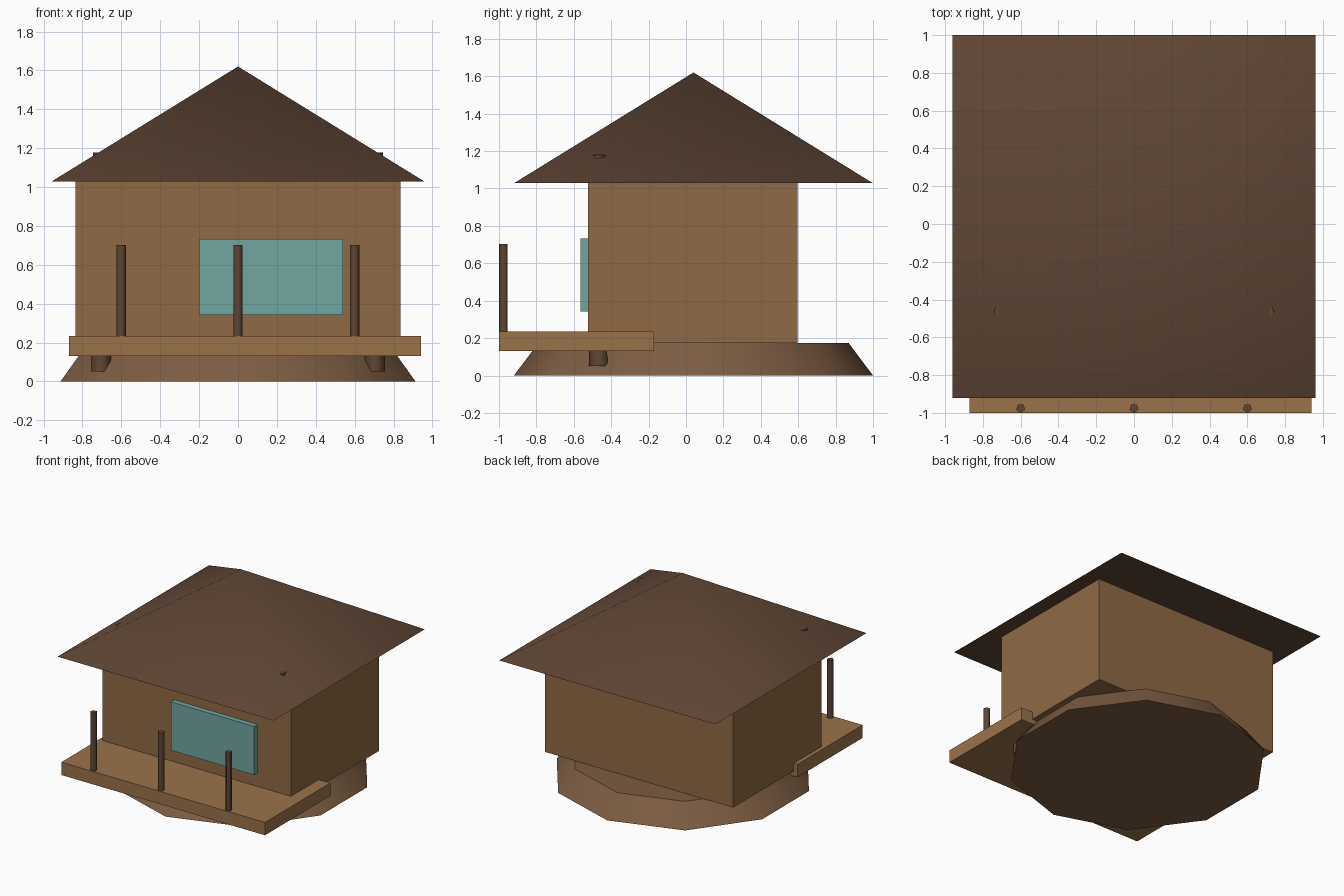
import bpy
import math

if "Cube" in bpy.data.objects:
    bpy.data.objects.remove(bpy.data.objects["Cube"])


def material(name, r, g, b):
    def lin(c):
        c /= 255
        return ((c + 0.055) / 1.055) ** 2.4
    m = bpy.data.materials.new(name)
    m.diffuse_color = (lin(r), lin(g), lin(b), 1)
    m.use_nodes = True
    m.node_tree.nodes["Principled BSDF"].inputs["Base Color"].default_value = m.diffuse_color
    return m


WALL = material("wall_wood", 144, 106, 69)
DECK = material("deck_wood", 154, 114, 74)
ROOF = material("roof_brown", 96, 70, 53)
BASE = material("base_brown", 125, 93, 67)
POST = material("post_brown", 96, 70, 52)
GLASS = material("window_teal", 114, 166, 160)


def box(name, x, y, z, mat):
    """Box from (min, max) pairs on each axis."""
    bpy.ops.mesh.primitive_cube_add(size=1, location=[(a + b) / 2 for a, b in (x, y, z)])
    o = bpy.context.object
    o.name = name
    o.scale = [b - a for a, b in (x, y, z)]
    bpy.ops.object.transform_apply(location=False, rotation=False, scale=True)
    o.data.materials.append(mat)
    return o


def taper(name, sides, r1, r2, x, y, z, mat, turn=0.0, smooth=80):
    """Tapered prism from z[0] to z[1]."""
    bpy.ops.mesh.primitive_cone_add(vertices=sides, radius1=r1, radius2=r2,
                                    depth=z[1] - z[0],
                                    location=(x, y, (z[0] + z[1]) / 2),
                                    rotation=(0, 0, turn))
    o = bpy.context.object
    o.name = name
    bpy.ops.object.transform_apply(location=False, rotation=True, scale=True)
    bpy.ops.object.shade_smooth_by_angle(angle=math.radians(smooth))
    o.data.materials.append(mat)
    return o


# Ten-sided stone base
taper("base", 10, 0.96, 0.83, 0, 0.04, (0, 0.173), BASE, smooth=45)

# House body and window
box("walls", (-0.837, 0.837), (-0.523, 0.597), (0.173, 1.03), WALL)
box("window", (-0.2, 0.54), (-0.565, -0.48), (0.343, 0.733), GLASS)

# Pyramid roof
taper("roof", 4, 0.96 * math.sqrt(2), 0, 0, 0.04, (1.028, 1.62), ROOF,
      turn=math.pi / 4, smooth=50)

# Deck with railing posts
box("deck", (-0.87, 0.94), (-1.0, -0.17), (0.132, 0.235), DECK)
for i, x in enumerate((-0.6, 0, 0.6)):
    taper(f"railing_post_{i + 1}", 5, 0.025, 0.025, x, -0.975, (0.225, 0.703), POST,
          turn=math.pi)

# Corner pillars that run from below the deck through the roof
for side, x in (("left", -0.705), ("right", 0.705)):
    taper(f"{side}_pillar", 5, 0.055, 0.042, x, -0.465, (0.052, 1.178), POST,
          turn=math.pi)
